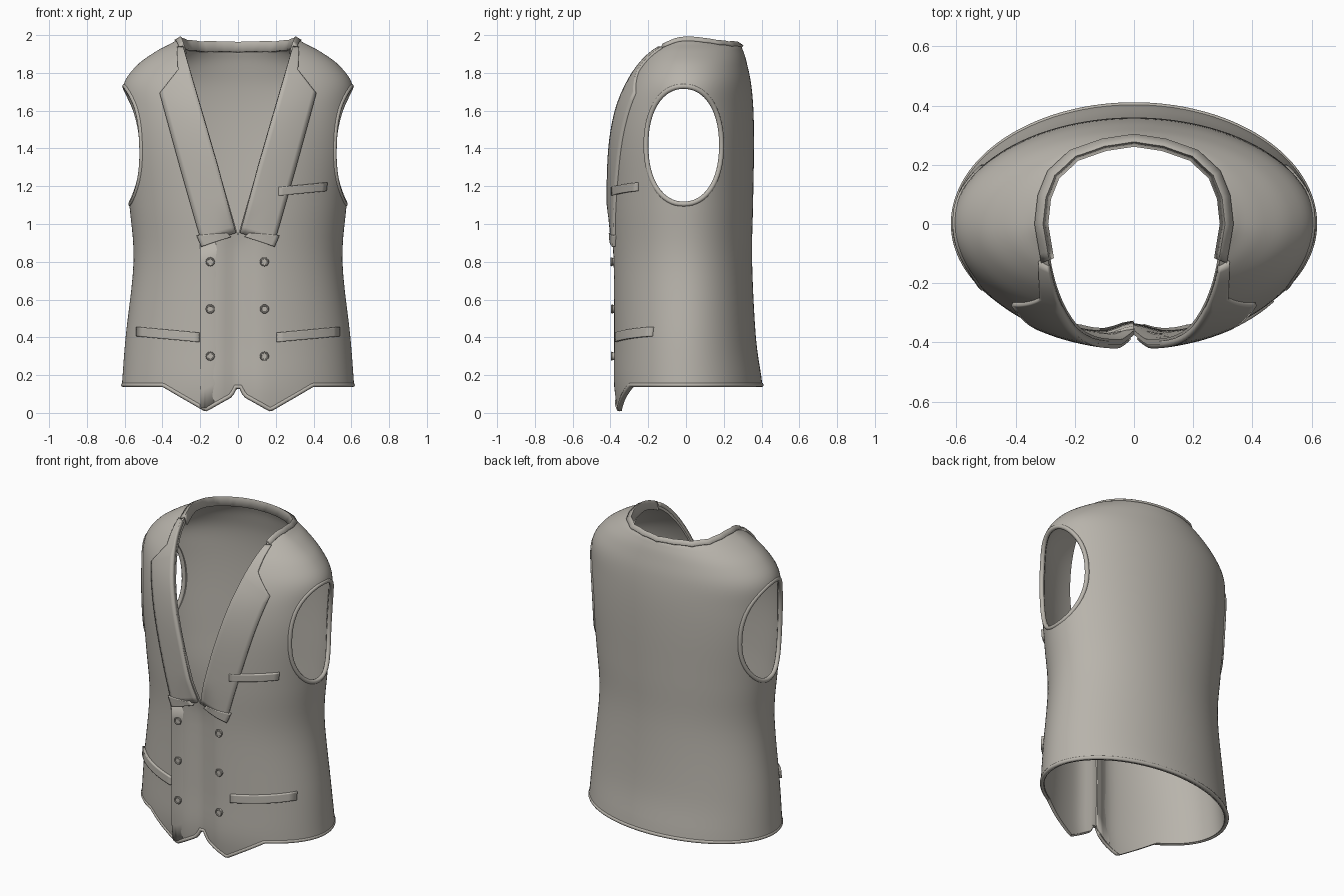
import bpy, bmesh, math
from mathutils import Vector
from mathutils.bvhtree import BVHTree

if "Cube" in bpy.data.objects:
    bpy.data.objects.remove(bpy.data.objects["Cube"])

cloth = bpy.data.materials.new("warm grey cloth")
cloth.use_nodes = True
COLOUR = (0.48, 0.455, 0.41, 1)
cloth.diffuse_color = COLOUR
cloth.node_tree.nodes["Principled BSDF"].inputs["Base Color"].default_value = COLOUR

# Torso rings: height, half width, front depth, back depth
RINGS = [(-.06, .63, .36, .41), (.14, .615, .39, .405), (.4, .595, .39, .37), (.8, .553, .395, .35),
         (1.1, .575, .41, .355), (1.4, .605, .41, .36), (1.6, .612, .385, .357), (1.74, .605, .335, .345),
         (1.84, .535, .28, .325), (1.91, .44, .225, .305), (1.95, .365, .17, .28),
         (1.975, .31, .12, .2), (1.988, .2, .08, .1)]
HEM = [(0, .13), (.028, .13), (.034, .09), (.18, .01), (.4, .14), (1, .14)]
NECK = [(.29, -.12), (.31, 0), (.3, .09), (.27, .165), (.2, .23), (.1, .265), (0, .28)]


def hem(x):
    x = abs(x)
    for (x0, z0), (x1, z1) in zip(HEM, HEM[1:]):
        if x <= x1:
            return z0 + (z1 - z0) * (x - x0) / (x1 - x0)


def v_edge(z):
    return (z - .94) * .29


def finish(ob, angle=40):
    if not ob.data.materials:
        ob.data.materials.append(cloth)
    bpy.ops.object.select_all(action='DESELECT')
    ob.select_set(True)
    bpy.context.view_layer.objects.active = ob
    bpy.ops.object.shade_smooth_by_angle(angle=math.radians(angle))
    return ob


def to_object(name, bm):
    bmesh.ops.recalc_face_normals(bm, faces=bm.faces)
    me = bpy.data.meshes.new(name)
    bm.to_mesh(me)
    ob = bpy.data.objects.new(name, me)
    bpy.context.collection.objects.link(ob)
    return ob


def torso(inset):
    """Closed smooth loft through the rings."""
    bm = bmesh.new()
    loops, n, steps = [], 112, 5
    rows = [Vector(r) for r in RINGS]
    for i in range(len(rows) - 1):
        p0, p1, p2 = rows[max(i - 1, 0)], rows[i], rows[i + 1]
        p3 = rows[min(i + 2, len(rows) - 1)]
        for k in range(steps + (i == len(rows) - 2)):
            t = k / steps
            z, a, f, b = .5 * (2 * p1 + (p2 - p0) * t + (2 * p0 - 5 * p1 + 4 * p2 - p3) * t * t
                               + (3 * p1 - p0 - 3 * p2 + p3) * t ** 3)
            loop = []
            for j in range(n):
                ang = 2 * math.pi * j / n
                x = (a - inset) * math.cos(ang)
                s = math.sin(ang)
                y = s * ((f if s < 0 else b) - inset)
                if s < 0 and z < 1.1:      # hollow between the two fronts
                    y += .035 * math.exp(-(x / .075) ** 2) * min(1, (1.1 - z) / .2)
                loop.append(bm.verts.new((x, y, z - inset)))
            loops.append(loop)
    for lo, hi in zip(loops, loops[1:]):
        for j in range(n):
            bm.faces.new((lo[j], lo[(j + 1) % n], hi[(j + 1) % n], hi[j]))
    bm.faces.new(loops[0])
    bm.faces.new(loops[-1])
    return bm


def prism(points, place, lo, hi):
    bm = bmesh.new()
    a = [bm.verts.new(place(p, q, lo)) for p, q in points]
    b = [bm.verts.new(place(p, q, hi)) for p, q in points]
    bm.faces.new(a)
    bm.faces.new(b)
    for i in range(len(a)):
        j = (i + 1) % len(a)
        bm.faces.new((a[i], a[j], b[j], b[i]))
    return to_object("cutter", bm)


def along_y(p, q, d):
    return (p, d, q)


# Body shell: hollow, then cut neck, armholes and hem
skin = torso(0)
tree = BVHTree.FromBMesh(skin)
body = to_object("vest_body", skin)

mirrored = [(-x, y) for x, y in NECK[-2::-1]]
hole = []
for i in range(64):
    t = 2 * math.pi * i / 64
    c, s = math.cos(t), math.sin(t)
    hole.append((-.012 + .2 * math.copysign(abs(c) ** .92, c), 1.417 + .312 * math.copysign(abs(s) ** .92, s)))
half = [p for p in HEM if p[0] < .9]
front_hem = [(-x, z) for x, z in half[::-1]] + half[1:]
front_hem = [(-1, .14)] + front_hem + [(1, .14), (1, -.3), (-1, -.3)]
top = v_edge(2.1)
cutters = [
    to_object("cutter", torso(.02)),
    prism(NECK + mirrored, lambda p, q, d: (p, q, d), 1.8, 2.2),
    prism([(0, .94), (top, 2.1), (-top, 2.1)], along_y, -1, -.05),
    prism(hole, lambda p, q, d: (d, p, q), -1, 1),
    prism(front_hem, along_y, -1, 0),
    prism([(-1, .14), (1, .14), (1, -.3), (-1, -.3)], along_y, -.001, 1),
]
bpy.context.view_layer.objects.active = body
for c in cutters:
    c.hide_render = True
    m = body.modifiers.new("cut", 'BOOLEAN')
    m.operation, m.solver, m.object = 'DIFFERENCE', 'EXACT', c
    bpy.ops.object.modifier_apply(modifier=m.name)
    bpy.data.objects.remove(c)
finish(body)


# Surface lookups
def hit(origin, direction):
    return tree.ray_cast(Vector(origin), Vector(direction))[0]


def on_front(x, z):
    return hit((x, -2, z), (0, 1, 0))


def sheet(name, rows, thick):
    bm = bmesh.new()
    grid = [[bm.verts.new(p) for p in r] for r in rows]
    for a, b in zip(grid, grid[1:]):
        for i in range(len(a) - 1):
            bm.faces.new((a[i], a[i + 1], b[i + 1], b[i]))
    ob = to_object(name, bm)
    m = ob.modifiers.new("thickness", 'SOLIDIFY')
    m.thickness, m.offset = thick, 0
    return finish(ob)


def front_patch(name, stations, height, fade=0, u=8, v=10):
    """Cloth layer between pairs of (x, z) points, laid on the front."""
    pairs = []
    for (a, b), (c, d) in zip(stations, stations[1:]):
        pairs += [(Vector(a).lerp(Vector(c), k / v), Vector(b).lerp(Vector(d), k / v)) for k in range(v)]
    pairs.append(tuple(Vector(p) for p in stations[-1]))
    rows = []
    for a, b in pairs:
        row = [a.lerp(b, i / u) for i in range(u + 1)]
        rows.append([on_front(*p) + Vector((0, fade * (p.x + .2), 0)) for p in row])
    return sheet(name, rows, height * 2)


def piping(name, points, radius, closed=True):
    cu = bpy.data.curves.new(name, 'CURVE')
    cu.dimensions, cu.bevel_depth, cu.bevel_resolution = '3D', radius, 2
    sp = cu.splines.new('POLY')
    sp.points.add(len(points) - 1)
    for p, co in zip(sp.points, points):
        p.co = (*co, 1)
    sp.use_cyclic_u = closed
    ob = bpy.data.objects.new(name, cu)
    bpy.context.collection.objects.link(ob)
    bpy.ops.object.select_all(action='DESELECT')
    ob.select_set(True)
    bpy.context.view_layer.objects.active = ob
    bpy.ops.object.convert(target='MESH')
    return finish(bpy.context.object, 60)


# Lapels, folded lapel ends, armhole piping and pockets on both sides
for side, s in (("left", 1), ("right", -1)):
    lapel = [((.012, .955), (.19, .9)), ((v_edge(1.3), 1.3), (.295, 1.27)), ((v_edge(1.78), 1.78), (.41, 1.69)),
             ((v_edge(1.82), 1.82), (.315, 1.81)), ((v_edge(1.93), 1.93), (.32, 1.93))]
    front_patch(side + "_lapel", [[(s * x, z) for x, z in pair] for pair in lapel], .012)
    front_patch(side + "_lapel_end", [[(s * x, z) for x, z in pair] for pair in
                (((.04, .935), (.19, .88)), ((.06, .955), (.215, .94)))], .018)
    front_patch(side + "_pocket_welt", [[(s * x, z) for x, z in pair] for pair in
                (((.205, .375), (.205, .425)), ((.53, .405), (.53, .455)))], .014)
    rim = [hit((s * 2, y, z), (-s, 0, 0)) - Vector((s * .008, 0, 0)) for y, z in hole]
    piping(side + "_armhole_piping", rim, .014)
front_patch("chest_pocket_welt", (((.21, 1.15), (.21, 1.195)), ((.46, 1.175), (.465, 1.22))), .014)

# Overlapping front panel
front_patch("front_overlap", [((x, hem(x) + .004), (x, top)) for x, top in
            ((-.2, .9), (-.18, .9), (-.04, .93), (0, .93))], .008, fade=.1)

# Hem binding
edge = []
for i in range(240):
    t = 2 * math.pi * i / 240
    d = Vector((.62 * math.cos(t), .39 * math.sin(t), 0))
    z = hem(d.x) if d.y < 0 else .14
    edge.append(hit(d * 2 + Vector((0, 0, z + .008)), -d.normalized()) - d * .012)
piping("hem_binding", edge, .012)

# Standing collar band round the back of the neck
path = [Vector((x, y, 0)) for x, y in NECK + mirrored]
rows = [[], [], []]
for a, b in zip(path, path[1:] + path[-1:]):
    for k in range(4 if a != b else 1):
        p = a.lerp(b, k / 4)
        z = min(hit(p * 1.03 + Vector((0, 0, 3)), (0, 0, -1)).z, 1.978)
        for row, scale, lift in zip(rows, (1.07, 1, .96), (-.004, .012, -.035)):
            row.append(Vector((p.x * scale, p.y * scale, z + lift)))
sheet("collar_band", rows, .016)

# Buttons: disc with raised rim
for col in (-.147, .14):
    for z in (.8, .55, .3):
        at = on_front(col, z) - Vector((0, .008, 0))
        bpy.ops.mesh.primitive_cylinder_add(vertices=20, radius=.02, depth=.014, location=at, rotation=(math.pi / 2, 0, 0))
        bpy.context.object.name = "button"
        finish(bpy.context.object)
        bpy.ops.mesh.primitive_torus_add(major_segments=20, minor_segments=8, major_radius=.019, minor_radius=.005,
                                         location=at - Vector((0, .006, 0)), rotation=(math.pi / 2, 0, 0))
        bpy.context.object.name = "button_rim"
        finish(bpy.context.object)
